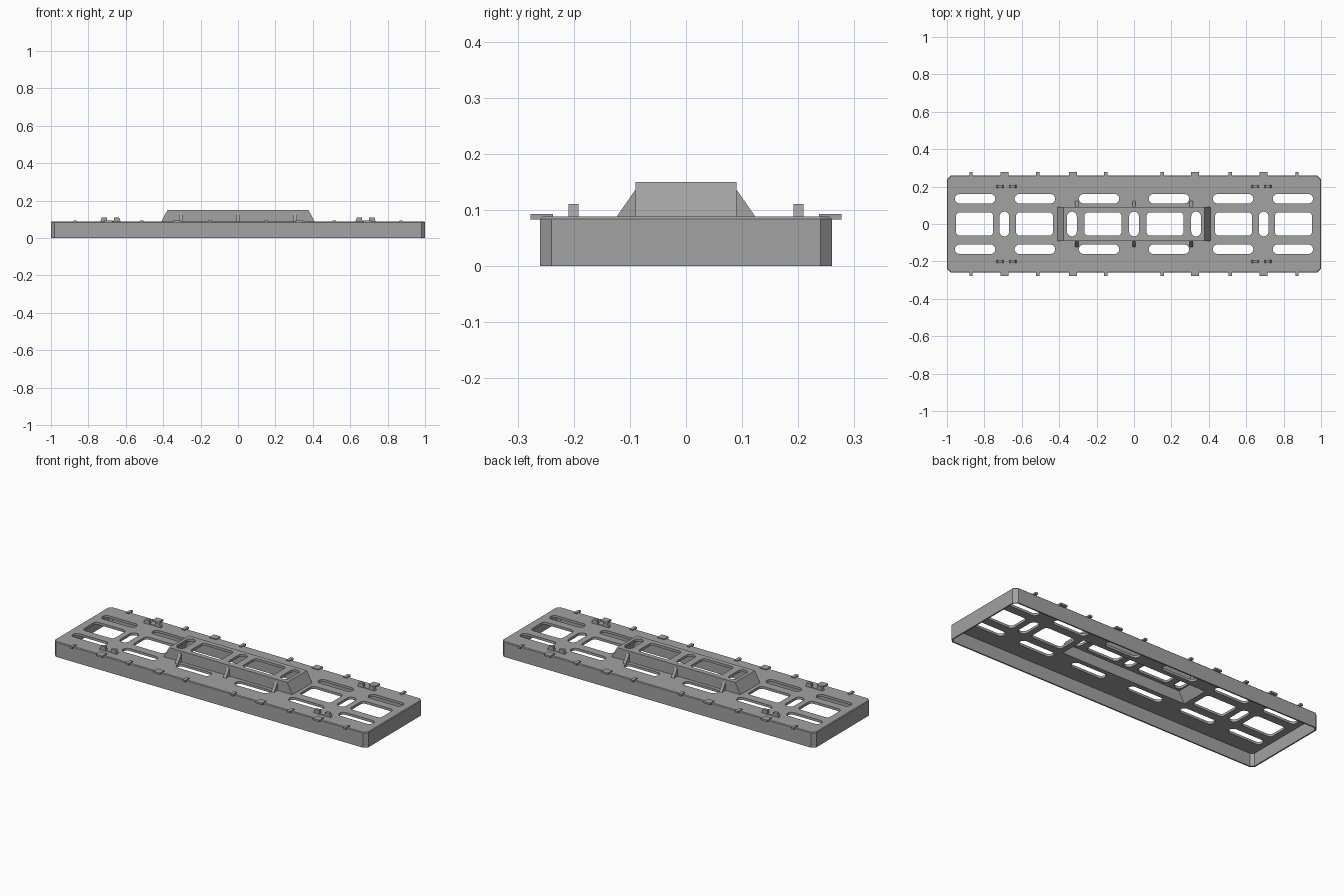
import bpy, bmesh, math

if "Cube" in bpy.data.objects:
    bpy.data.objects.remove(bpy.data.objects["Cube"])

grey = bpy.data.materials.new("plain grey")
grey.diffuse_color = (0.36, 0.36, 0.36, 1)
grey.use_nodes = True
grey.node_tree.nodes["Principled BSDF"].inputs["Base Color"].default_value = grey.diffuse_color


def add_mesh(name, bm):
    bmesh.ops.recalc_face_normals(bm, faces=bm.faces)
    me = bpy.data.meshes.new(name)
    bm.to_mesh(me)
    bm.free()
    me.materials.append(grey)
    ob = bpy.data.objects.new(name, me)
    bpy.context.collection.objects.link(ob)
    return ob


def rounded(cx, cy, hx, hy, r, n=8):
    """Rounded rectangle outline; n=1 gives chamfered corners."""
    pts = []
    for k, (sx, sy) in enumerate([(1, 1), (-1, 1), (-1, -1), (1, -1)]):
        for i in range(n + 1):
            a = math.pi / 2 * (k + i / n)
            pts.append((cx + sx * (hx - r) + r * math.cos(a),
                        cy + sy * (hy - r) + r * math.sin(a)))
    return pts


def plate(name, outlines, z0, z1):
    """Flat plate: the first outline is the edge, the others are holes."""
    cu = bpy.data.curves.new(name, 'CURVE')
    cu.dimensions = '2D'
    cu.fill_mode = 'BOTH'
    cu.extrude = (z1 - z0) / 2
    for pts in outlines:
        sp = cu.splines.new('POLY')
        sp.points.add(len(pts) - 1)
        for p, (x, y) in zip(sp.points, pts):
            p.co = (x, y, 0, 1)
        sp.use_cyclic_u = True
        sp.use_smooth = False
    tmp = bpy.data.objects.new(name + "_curve", cu)
    bpy.context.collection.objects.link(tmp)
    dg = bpy.context.evaluated_depsgraph_get()
    bm = bmesh.new()
    bm.from_mesh(bpy.data.meshes.new_from_object(tmp.evaluated_get(dg)))
    bpy.data.objects.remove(tmp)
    bmesh.ops.remove_doubles(bm, verts=bm.verts, dist=1e-5)
    bmesh.ops.translate(bm, verts=bm.verts, vec=(0, 0, (z0 + z1) / 2))
    for f in bm.faces:
        f.smooth = False
    return add_mesh(name, bm)


def ring_shell(name, rings):
    """Closed hollow wall lofted through a loop of (outline, z) sections."""
    bm = bmesh.new()
    loops = [[bm.verts.new((x, y, z)) for x, y in pts] for pts, z in rings]
    n = len(loops[0])
    for k, a in enumerate(loops):
        b = loops[(k + 1) % len(loops)]
        for i in range(n):
            j = (i + 1) % n
            bm.faces.new((a[i], a[j], b[j], b[i]))
    return add_mesh(name, bm)


def prism(name, profile, to3d, d0, d1):
    """Extrude a 2D profile between d0 and d1; to3d maps (u, v, d) to a point."""
    bm = bmesh.new()
    a = [bm.verts.new(to3d(u, v, d0)) for u, v in profile]
    b = [bm.verts.new(to3d(u, v, d1)) for u, v in profile]
    bm.faces.new(a)
    bm.faces.new(b[::-1])
    for i in range(len(a)):
        j = (i + 1) % len(a)
        bm.faces.new((a[i], b[i], b[j], a[j]))
    return add_mesh(name, bm)


def box(name, x0, x1, y0, y1, z0, z1):
    return prism(name, [(x0, y0), (x1, y0), (x1, y1), (x0, y1)],
                 lambda u, v, d: (u, v, d), z0, z1)


def rect(hx, hy):
    return [(hx, hy), (-hx, hy), (-hx, -hy), (hx, -hy)]


TOP, UNDER = 0.088, 0.074
signs = (-1, 1)


def edge(inset):
    return rounded(0, 0, 1 - inset, 0.26 - inset, 0.02 - inset * 0.5, 1)


# outer skirt, open underneath, with a small chamfer on top
ring_shell("tray_skirt", [(edge(0), 0), (edge(0), 0.084), (edge(0.004), TOP),
                          (edge(0.008), UNDER), (edge(0.008), 0)])

# perforated deck around the raised middle
holes = [rect(0.405, 0.086)]
for s in signs:
    for t in signs:
        for x in (0.187, 0.53, 0.85):
            holes.append(rounded(s * x, t * 0.135, 0.108, 0.025, 0.0249))
    for x in (0.532, 0.852):
        holes.append(rounded(s * x, 0, 0.099, 0.062, 0.02))
    holes.append(rounded(s * 0.693, 0, 0.026, 0.066, 0.0259))
plate("tray_deck", [edge(0.004)] + holes, UNDER, TOP)

# raised middle: hollow walls with sloping ends, and a perforated lid
ring_shell("raised_walls", [(rect(0.41, 0.09), UNDER), (rect(0.41, 0.09), TOP),
                            (rect(0.377, 0.09), 0.15), (rect(0.372, 0.085), 0.15),
                            (rect(0.365, 0.082), 0.136), (rect(0.40, 0.082), UNDER)])
holes = [rounded(x, 0, 0.026, 0.066, 0.0259) for x in (-0.332, 0, 0.332)]
holes += [rounded(s * 0.166, 0, 0.099, 0.062, 0.02) for s in signs]
plate("raised_lid", [rect(0.372, 0.085)] + holes, 0.136, 0.15)

for t in signs:
    # triangular ribs along the raised walls
    for x in (-0.307, 0, 0.307):
        prism("side_rib", [(t * 0.086, 0.086), (t * 0.125, 0.086),
                           (t * 0.091, 0.135), (t * 0.086, 0.135)],
              lambda u, v, d: (d, u, v), x - 0.009, x + 0.009)
    for s in signs:
        # small tabs overhanging the long edges
        for x, w in ((0.152, 0.018), (0.326, 0.043), (0.515, 0.02),
                     (0.692, 0.043), (0.872, 0.016)):
            box("edge_tab", s * x - w / 2, s * x + w / 2,
                t * 0.237, t * 0.277, 0.083, 0.093)
        # pairs of upright prongs with sloping outer faces and a low bridge
        for m in signs:
            c = s * 0.682
            prism("prong", [(c + m * 0.016, 0.086), (c + m * 0.055, 0.086),
                            (c + m * 0.046, 0.111), (c + m * 0.020, 0.111)],
                  lambda u, v, d: (u, d, v), t * 0.192, t * 0.209)
        box("prong_bridge", c - 0.02, c + 0.02, t * 0.194, t * 0.207, 0.086, 0.091)
